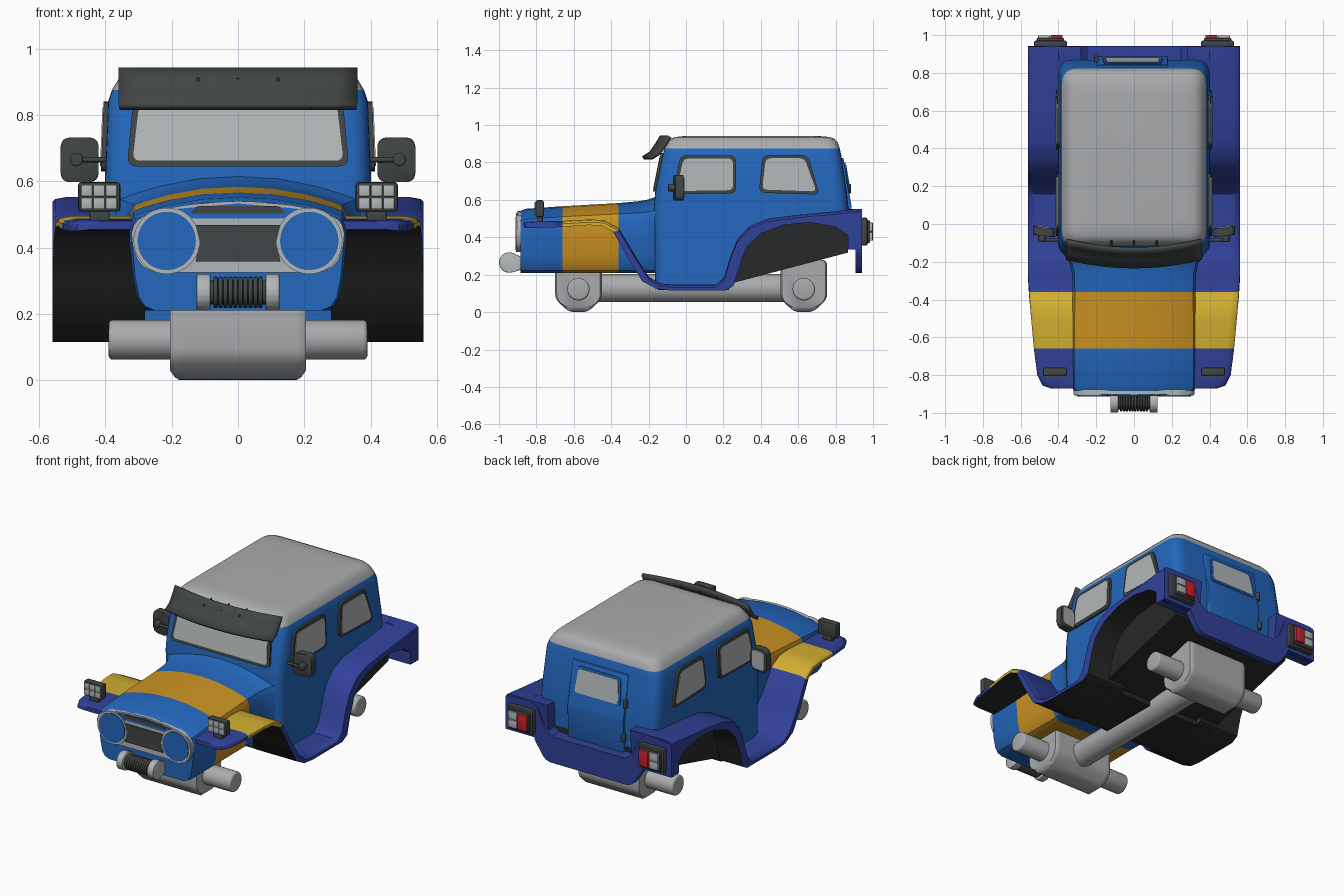
import bpy, bmesh, math
from mathutils import Vector

if "Cube" in bpy.data.objects:
    bpy.data.objects.remove(bpy.data.objects["Cube"])


def mat(name, r, g, b):
    m = bpy.data.materials.new(name)
    m.diffuse_color = (r, g, b, 1)
    m.use_nodes = True
    m.node_tree.nodes["Principled BSDF"].inputs["Base Color"].default_value = m.diffuse_color
    return m


BLUE = mat("body blue", .017, .135, .51)
NAVY = mat("fender navy", .03, .053, .32)
ORANGE = mat("hood orange", .60, .29, .016)
YELLOW = mat("fender yellow", .63, .42, .03)
TRIM = mat("dark trim", .052, .06, .058)
BLACK = mat("underside black", .02, .022, .022)
GREY = mat("metal grey", .40, .41, .42)
GLASS = mat("pale glass", .45, .47, .48)
RED = mat("tail red", .60, .015, .025)


def finish(name, bm, mats, rule=None, angle=35):
    bmesh.ops.recalc_face_normals(bm, faces=bm.faces)
    if rule:
        for f in bm.faces:
            f.material_index = rule(f)
    me = bpy.data.meshes.new(name)
    bm.to_mesh(me)
    bm.free()
    for m in mats if isinstance(mats, list) else [mats]:
        me.materials.append(m)
    me.shade_smooth()
    me.set_sharp_from_angle(angle=math.radians(angle))
    ob = bpy.data.objects.new(name, me)
    bpy.context.collection.objects.link(ob)
    return ob


def rounded(pts, r, n=4):
    out = []
    for i, p in enumerate(pts):
        p = Vector(p)
        a, b = Vector(pts[i - 1]) - p, Vector(pts[(i + 1) % len(pts)]) - p
        s = p + a.normalized() * min(r, a.length * .45)
        e = p + b.normalized() * min(r, b.length * .45)
        for k in range(n + 1):
            t = k / n
            out.append(s * (1 - t) ** 2 + p * 2 * t * (1 - t) + e * t * t)
    return out


def loft(rings):
    bm = bmesh.new()
    rows = [[bm.verts.new(p) for p in ring] for ring in rings]
    n = len(rows[0])
    for a, b in zip(rows, rows[1:]):
        for i in range(n):
            j = (i + 1) % n
            bm.faces.new((a[i], a[j], b[j], b[i]))
    bm.faces.new(rows[0])
    bm.faces.new(rows[-1])
    return bm


def plate(name, pts, push, m, bevel=0):
    pts = [Vector(p) for p in pts]
    bm = loft([pts, [p + Vector(push) for p in pts]])
    if bevel:
        bmesh.ops.bevel(bm, geom=bm.edges[:], offset=bevel, segments=2, affect='EDGES', profile=.5)
    return finish(name, bm, m)


def box(name, lo, hi, m, bevel=.01):
    x0, y0, z0 = lo
    x1, y1, z1 = hi
    return plate(name, [(x0, y0, z0), (x1, y0, z0), (x1, y1, z0), (x0, y1, z0)], (0, 0, z1 - z0), m, bevel)


def cyl(name, p0, p1, r, m, bevel=0, seg=28):
    p0, d = Vector(p0), Vector(p1) - Vector(p0)
    q = d.to_track_quat('Z', 'Y')
    ring = [p0 + q @ Vector((r * math.cos(a), r * math.sin(a), 0))
            for a in (k * math.tau / seg for k in range(seg))]
    bm = loft([ring, [p + d for p in ring]])
    if bevel:
        caps = [e for e in bm.edges if any(len(f.verts) > 4 for f in e.link_faces)]
        bmesh.ops.bevel(bm, geom=caps, offset=bevel, segments=3, affect='EDGES', profile=.5)
    return finish(name, bm, m)


# cabin with grey roof: z, front y, back y, half width, corner radius
rings = []
for z, y0, y1, w, r in [(.14, -.165, .86, .40, .08), (.56, -.172, .868, .402, .08), (.64, -.165, .86, .40, .08),
                        (.84, -.125, .83, .392, .08), (.875, -.115, .822, .38, .08), (.905, -.10, .812, .362, .08),
                        (.925, -.085, .795, .345, .08), (.936, -.06, .77, .32, .08), (.942, 0, .7, .25, .08)]:
    rings.append([(p.x, p.y, z) for p in rounded([(-w, y0), (w, y0), (w, y1), (-w, y1)], r, 6)])
bm = loft(rings)
bmesh.ops.bisect_plane(bm, geom=bm.verts[:] + bm.edges[:] + bm.faces[:], plane_co=(0, .22, .15),
                       plane_no=(0, .265, -1), clear_outer=True)
bmesh.ops.holes_fill(bm, edges=[e for e in bm.edges if e.is_boundary])
finish("cabin", bm, [BLUE, GREY, BLACK],
       lambda f: 2 if f.normal.z < -.6 else int(f.calc_center_median().z > .885))

# hood: y, half width, shoulder z, centre top z
rings = []
for y, w, zs, zt in [(-.885, .32, .485, .54), (-.86, .327, .495, .552), (-.66, .327, .51, .566), (-.36, .325, .525, .583),
                     (-.26, .328, .53, .592), (-.21, .34, .535, .60), (-.165, .37, .545, .615)]:
    h = zt - zs
    half = [(w - .07, .21), (w - .04, .222), (w - .022, .25), (w - .01, .31), (w, .42), (w, zs - .03), (w - .012, zs),
            (w - .04, zs + .2 * h), (w * .65, zs + .58 * h), (w * .33, zs + .9 * h)]
    pts = half + [(0, zt)] + [(-x, z) for x, z in reversed(half)]
    rings.append([(x, y, z) for x, z in pts])
finish("hood", loft(rings), [BLUE, ORANGE], lambda f: int(-.66 < f.calc_center_median().y < -.36))

# sweeping fenders and running boards: outer x, top y, top z, bottom y, bottom z
SWEEP = [(.44, -.87, .48, -.87, .455), (.485, -.855, .483, -.855, .45), (.512, -.80, .485, -.80, .45),
         (.53, -.66, .487, -.66, .455), (.543, -.52, .495, -.52, .465), (.549, -.44, .492, -.45, .462),
         (.555, -.36, .45, -.39, .43), (.56, -.27, .30, -.31, .29), (.56, -.20, .19, -.235, .165),
         (.56, -.14, .153, -.16, .125), (.56, -.06, .147, -.08, .115), (.56, .16, .147, .21, .115),
         (.56, .205, .19, .255, .14), (.56, .235, .29, .285, .25), (.56, .275, .39, .325, .35),
         (.56, .34, .46, .40, .42), (.56, .44, .50, .52, .465), (.56, .6, .52, .66, .48),
         (.56, .78, .537, .8, .455), (.56, .9, .55, .88, .40), (.56, .94, .552, .92, .33)]
for s, side in ((1, "right"), (-1, "left")):
    bm = loft([[(s * .28, ty, tz), (s * (x - .04), ty, tz), (s * (x - .008), ty, tz - .006), (s * x, ty, tz - .015),
                (s * x, by, bz), (s * .28, by, bz)] for x, ty, tz, by, bz in SWEEP])
    bm.faces.ensure_lookup_table()
    under = {i * 6 + 4 for i in range(len(SWEEP) - 1)}

    def paint(f):
        if f.index in under:
            return 2
        return int(-.66 < f.calc_center_median().y < -.37)
    bm.faces.index_update()
    finish("fender_" + side, bm, [NAVY, YELLOW, BLACK], paint, 40)

# rear wheel wells, floor pan, rear apron
plate("wheel_well", [(-.41, y, z) for y, z in [(.26, .158), (.865, .318), (.865, .42), (.8, .46), (.64, .485),
                                               (.5, .468), (.40, .43), (.32, .35)]], (.82, 0, 0), BLACK)
box("floor_pan", (-.4, -.15, .118), (.4, .23, .15), BLACK, 0)
top = [(.56, .335), (.56, .535), (.40, .552), (.345, .52), (.30, .41), (.25, .37)]
plate("rear_apron", [(x, .865, z) for x, z in top + [(-x, z) for x, z in reversed(top)]], (0, .077, 0), NAVY)
plate("rear_lip", [(x, .905, z) for x, z in rounded([(-.38, .345), (-.29, .21), (.29, .21), (.38, .345)], .04)],
      (0, .037, 0), NAVY)

# front grille, vent and headlights
outline = [(-.3, .325), (.3, .325), (.333, .48), (.2, .525), (0, .543), (-.2, .525), (-.333, .48)]
plate("grille_surround", [(x, -.88, z) for x, z in rounded(outline, .07)], (0, -.022, 0), GLASS)
plate("vent_panel", [(x, -.9, z) for x, z in [(-.16, .487), (.16, .487), (.24, .505), (.18, .517), (0, .533),
                                              (-.18, .517), (-.24, .505)]], (0, -.006, 0), BLUE)
plate("vent_slot", [(x, -.9, z) for x, z in rounded([(-.145, .502), (.145, .502), (.125, .525), (-.125, .525)], .012)],
      (0, -.01, 0), TRIM)
plate("grille", [(x, -.9, z) for x, z in [(-.128, .358), (.128, .358), (.115, .415), (.128, .468), (-.128, .468),
                                          (-.115, .415)]], (0, -.009, 0), TRIM)
for s, side in ((1, "right"), (-1, "left")):
    cyl("headlight_rim_" + side, (s * .215, -.88, .42), (s * .215, -.908, .42), .1, GLASS, .005, 40)
    cyl("headlight_" + side, (s * .215, -.9, .42), (s * .215, -.912, .42), .088, BLUE, 0, 40)

# winch
for s, side in ((1, "right"), (-1, "left")):
    prof = [(-.945 + .055 * math.cos(a), .265 + .055 * math.sin(a))
            for a in (math.radians(70 + 20 * k) for k in range(12))] + [(-.87, .23), (-.87, .29)]
    plate("winch_bracket_" + side, [(s * .083, y, z) for y, z in prof], (s * .042, 0, 0), GLASS, .004)
cyl("winch_drum", (-.09, -.945, .265), (.09, -.945, .265), .036, TRIM)
for i in range(10):
    x = -.0675 + i * .015
    cyl("winch_cable_%d" % i, (x - .0065, -.945, .265), (x + .0065, -.945, .265), .047, TRIM, .004)


# windscreen and side windows: dark frame with a glass plate on top
def window(name, pts, place, push, r):
    c = sum((Vector(p) for p in pts), Vector((0, 0))) / len(pts)
    inner = [Vector(p) + Vector((math.copysign(.017, c.x - p[0]), math.copysign(.017, c.y - p[1]))) for p in pts]
    push = Vector(push)
    plate(name + "_frame", [Vector(place(*p)) - push for p in rounded(pts, r)], push * 2, TRIM)
    plate(name + "_glass", [Vector(place(*p)) for p in rounded(inner, r * .8)], push * 1.25, GLASS)


window("windscreen", [(-.335, .645), (.335, .645), (.315, .85), (-.315, .85)],
       lambda u, v: (u, -.165 + (v - .64) * .2, v), (0, -.012, 0), .03)
for s, side in ((1, "right"), (-1, "left")):
    def place(u, v):
        return (s * (.40 - (v - .64) * .04), u, v)
    window("front_window_" + side, [(-.07, .63), (.268, .635), (.268, .838), (-.03, .838)], place, (s * .013, 0, 0), .035)
    window("rear_window_" + side, [(.39, .638), (.715, .628), (.65, .84), (.41, .84)], place, (s * .013, 0, 0), .035)

# sun visor, curved across its width, with mounting rods
bm = bmesh.new()
rows = []
for i in range(13):
    x = -.36 + .06 * i
    rows.append([bm.verts.new((x, y + .045 * (x / .36) ** 2, z))
                 for y, z in [(-.235, .832), (-.195, .858), (-.162, .905), (-.14, .943)]])
for a, b in zip(rows, rows[1:]):
    for j in range(3):
        bm.faces.new((a[j], b[j], b[j + 1], a[j + 1]))
finish("sun_visor", bm, TRIM).modifiers.new("thickness", 'SOLIDIFY').thickness = .02
for x in (-.12, 0, .12):
    cyl("visor_rod", (x, -.16, .905), (x, -.08, .92), .006, TRIM, 0, 10)

# mirrors, fender lamps and tail lights
for s, side in ((1, "right"), (-1, "left")):
    face = rounded([(.42, .597), (.535, .597), (.535, .732), (.42, .732)], .03)
    plate("mirror_" + side, [(s * x, -.07 + (x - .42) * .12, z) for x, z in face], (0, .045, 0), TRIM, .006)
    inner = rounded([(.432, .61), (.523, .61), (.523, .72), (.432, .72)], .025)
    plate("mirror_glass_" + side, [(s * x, -.026 + (x - .42) * .12, z) for x, z in inner], (0, .006, 0), GLASS)
    cyl("mirror_arm_" + side, (s * .39, -.085, .665), (s * .495, -.085, .665), .008, TRIM, 0, 12)
    cyl("mirror_knob_" + side, (s * .487, -.095, .665), (s * .487, -.05, .665), .02, TRIM, .006)

    x0, x1 = sorted((s * .355, s * .482))
    box("lamp_" + side, (x0, -.805, .508), (x1, -.76, .598), TRIM, .01)
    box("lamp_foot_" + side, (s * .418 - .03, -.795, .475), (s * .418 + .03, -.765, .515), TRIM, .004)
    for i in range(3):
        for j in range(2):
            x, z = x0 + .009 + i * .037, .516 + j * .038
            box("lamp_lens_" + side, (x, -.811, z), (x + .034, -.80, z + .035), GLASS, .003)

    x0, x1 = sorted((s * .355, s * .53))
    box("tail_housing_" + side, (x0, .935, .355), (x1, .972, .505), TRIM, .012)
    box("tail_rim_" + side, (x0 + .015, .96, .37), (x1 - .015, .985, .49), TRIM, .006)
    a, b = sorted((s * .378, s * .442))
    box("tail_red_" + side, (a, .97, .382), (b, 1, .478), RED, .004)
    a, b = sorted((s * .446, s * .507))
    box("tail_clear_low_" + side, (a, .97, .382), (b, .998, .428), GLASS, .004)
    box("tail_clear_high_" + side, (a, .97, .432), (b, .998, .478), GLASS, .004)

# back door with window and hinges
plate("back_door", [(-.195, y, z) for y, z in [(.84, .36), (.886, .36), (.886, .56), (.842, .825), (.80, .825)]],
      (.375, 0, 0), BLUE, .008)
plate("back_window_trim", [(x, .884 - (z - .56) * .166, z)
                           for x, z in rounded([(-.17, .635), (.155, .635), (.14, .80), (-.155, .80)], .025)],
      (0, .008, 0), BLUE)
plate("back_window_glass", [(x, .886 - (z - .56) * .166, z)
                            for x, z in rounded([(-.155, .648), (.14, .648), (.127, .787), (-.142, .787)], .02)],
      (0, .009, 0), GLASS)
for z in (.46, .66):
    y = .885 - max(0, z - .56) * .166
    cyl("door_hinge", (-.198, y, z - .025), (-.198, y, z + .025), .014, TRIM, .004, 16)

# axles, gear housings and drive tube
for y, end in ((-.575, "front"), (.63, "rear")):
    prof = [(-.125, .28), (-.125, .07), (-.05, .0), (.05, .0), (.125, .07), (.125, .28)]
    prof = rounded([(y + a, z) for a, z in prof], .03, 3)
    bm = loft([[(x, y + (p[0] - y) * k, max(p[1], lo)) for p in prof]
               for x, k, lo in [(-.205, .93, .03), (-.19, 1, .008), (-.175, 1, 0), (.175, 1, 0), (.19, 1, .008),
                                (.205, .93, .03)]])
    finish("gear_housing_" + end, bm, GREY)
    cyl("axle_" + end, (-.39, y, .122), (.39, y, .122), .06, GREY, .012)
cyl("drive_tube", (0, -.55, .128), (0, .6, .128), .075, GREY)
